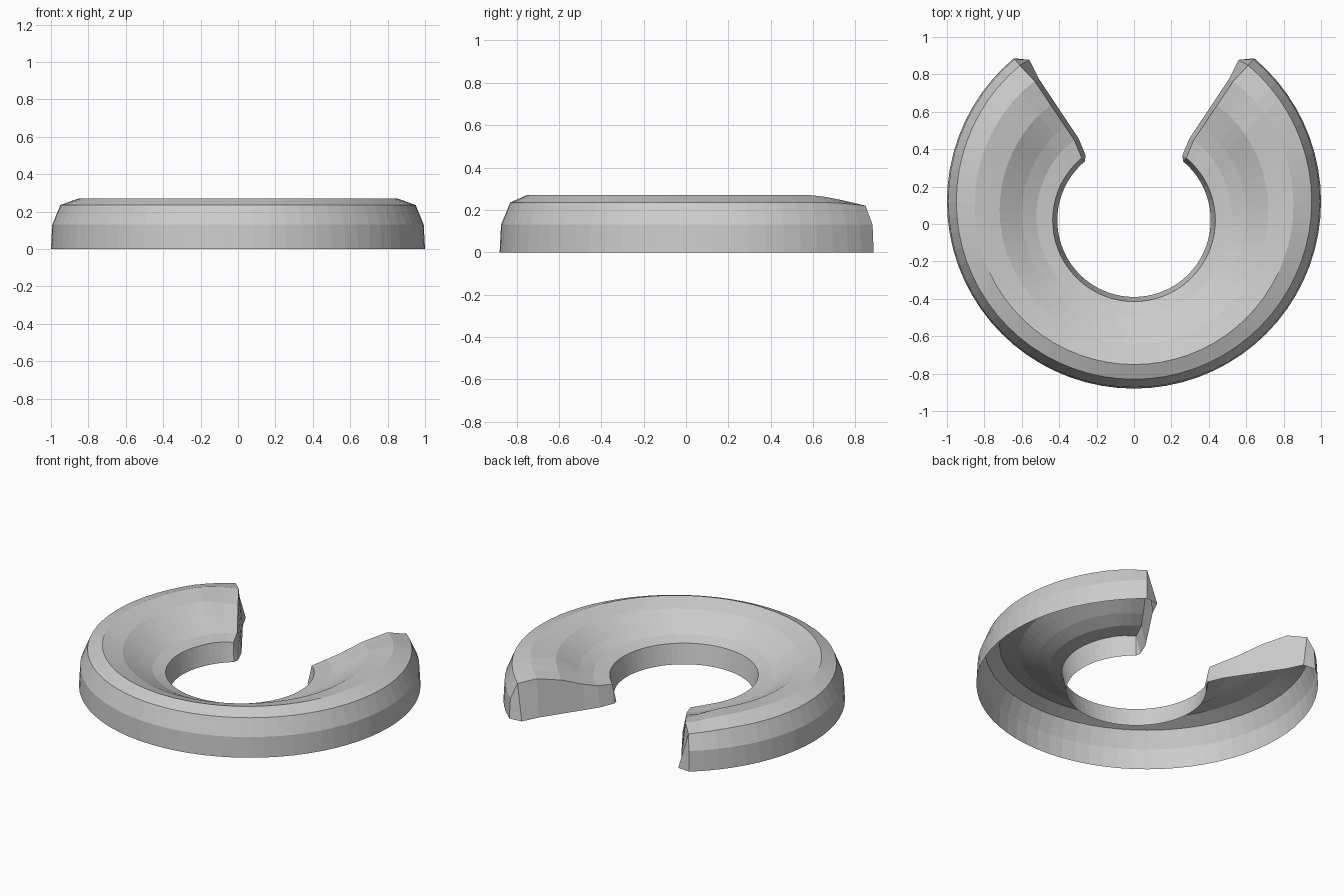
import bpy, bmesh, math
from mathutils import Vector

cube = bpy.data.objects.get("Cube")
if cube:
    bpy.data.objects.remove(cube, do_unlink=True)

# One plain grey for the whole shell
grey = bpy.data.materials.new("light_grey")
grey.use_nodes = True
color = (0.6, 0.6, 0.6, 1)
grey.diffuse_color = color
grey.node_tree.nodes["Principled BSDF"].inputs["Base Color"].default_value = color

INNER_Y, OUTER_Y = 0.02, 0.12     # centres of the hole and of the outer edge
START, STEPS = 40.0, 28           # arm end angle, sections per half

# Cushion top: fraction from hole crease to outer crease,
# then heights at the sides, at the front and at the arm ends
TOP = [(0.00, 0.125, 0.125, 0.115),
       (0.17, 0.135, 0.150, 0.130),
       (0.32, 0.170, 0.185, 0.155),
       (0.55, 0.245, 0.235, 0.205),
       (0.81, 0.270, 0.270, 0.240),
       (1.00, 0.235, 0.235, 0.220)]


def ring_point(radius, centre_y, angle, z):
    return Vector((radius * math.sin(angle), centre_y + radius * math.cos(angle), z))


def section(degrees):
    """Profile from the foot of the hole wall over the top to the outer foot."""
    a = math.radians(degrees)
    front = max(0.0, -math.cos(a))
    end = max(0.0, 1 - (degrees - START) / 16) ** 1.5
    points = [ring_point(0.41, INNER_Y, a, 0)]
    for f, side_z, front_z, end_z in TOP:
        z = side_z + (front_z - side_z) * front
        z += (end_z - z) * end
        points.append(ring_point(0.435 + 0.515 * f, INNER_Y + (OUTER_Y - INNER_Y) * f, a, z))
    points.append(ring_point(0.993, OUTER_Y, a, 0.13))
    points.append(ring_point(1.0, OUTER_Y, a, 0))
    return points


bm = bmesh.new()
rows = [section(START + (180 - START) * i / STEPS) for i in range(STEPS + 1)]

# Arm end bulges slightly towards the gap
outward = Vector((-0.86, 0.5, 0))
for k in range(2, 6):
    rows[0][k] += outward * 0.02
for p in rows[-1]:
    p.x = 0
grid = [[bm.verts.new(p) for p in row] for row in rows]

# Shell: hole wall, dished top and outer wall, open underneath
for a, b in zip(grid, grid[1:]):
    for k in range(len(a) - 1):
        bm.faces.new((a[k], b[k], b[k + 1], a[k + 1]))

# End wall with chamfered corners
end = grid[0]
foot = []
for k in range(1, 7):
    p = end[k].co + outward * (0.06 if k == 6 else 0.025)
    foot.append(bm.verts.new((p.x, p.y, 0)))
bm.faces.new((end[0], end[1], foot[0]))
for k in range(5):
    bm.faces.new((foot[k], end[k + 1], end[k + 2], foot[k + 1]))
bm.faces.new((foot[5], end[6], end[7], end[8]))

bmesh.ops.recalc_face_normals(bm, faces=bm.faces)
top_face = max(bm.faces, key=lambda f: f.calc_center_median().z)
if top_face.normal.z < 0:
    bmesh.ops.reverse_faces(bm, faces=bm.faces)

mesh = bpy.data.meshes.new("ring_cushion")
bm.to_mesh(mesh)
bm.free()
mesh.materials.append(grey)
cushion = bpy.data.objects.new("ring_cushion", mesh)
bpy.context.collection.objects.link(cushion)

# Second half
mirror = cushion.modifiers.new("mirror", 'MIRROR')
mirror.use_axis = (True, False, False)
mirror.use_clip = True
